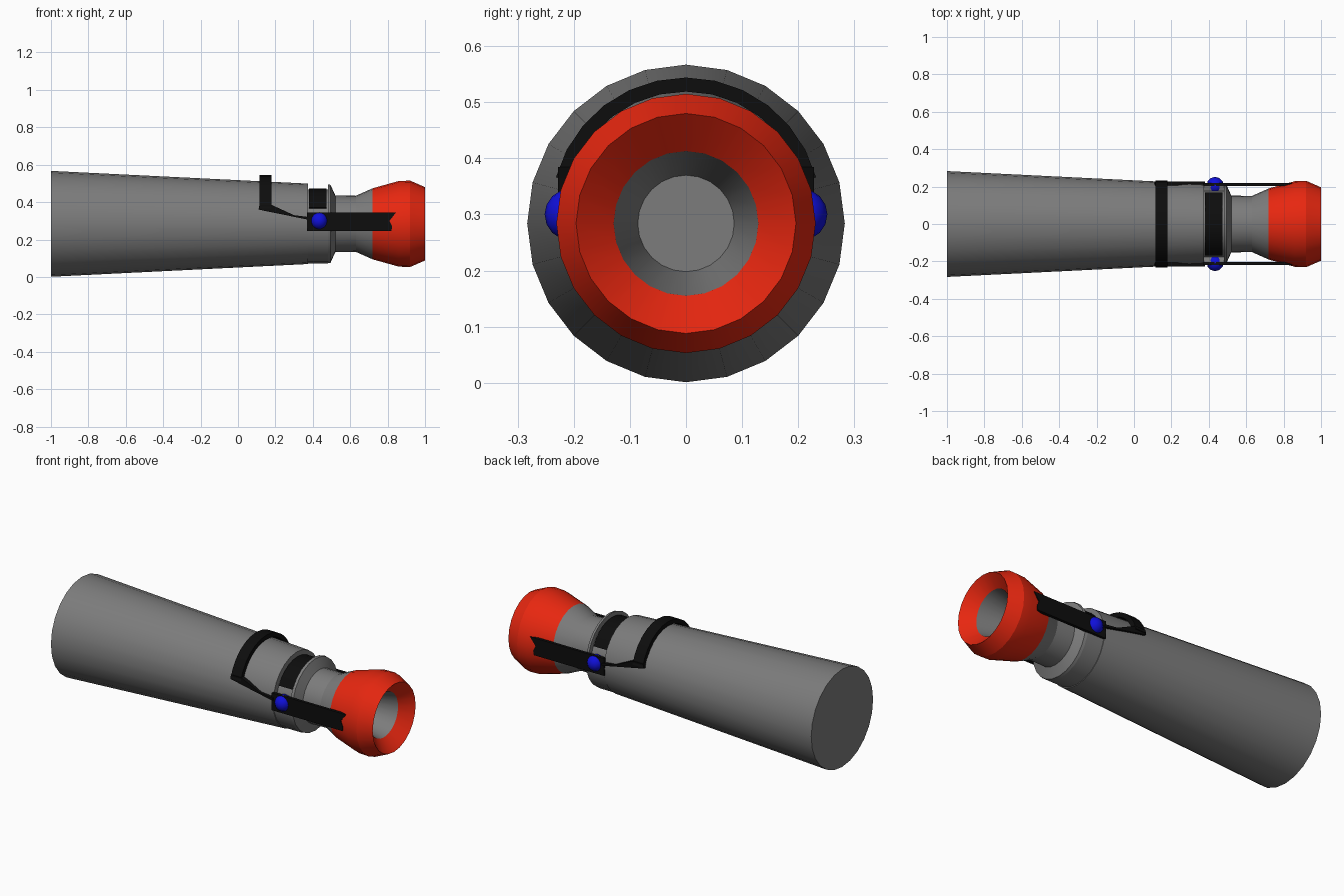
import bpy, bmesh
from math import sin, cos, pi, radians

AXIS_Z = 0.284   # height of the long axis
SIDES = 24

cube = bpy.data.objects.get("Cube")
if cube:
    bpy.data.objects.remove(cube, do_unlink=True)


def material(name, rgb):
    m = bpy.data.materials.new(name)
    m.use_nodes = True
    m.diffuse_color = (*rgb, 1)
    m.node_tree.nodes["Principled BSDF"].inputs["Base Color"].default_value = (*rgb, 1)
    return m


GREY = material("grey", (0.2, 0.2, 0.2))
RED = material("red", (0.8, 0.02, 0.005))
BLACK = material("black", (0.004, 0.004, 0.004))
BLUE = material("blue", (0.005, 0.005, 0.7))


def finish(name, bm, mat, smooth=30):
    bmesh.ops.remove_doubles(bm, verts=bm.verts, dist=1e-5)
    bmesh.ops.recalc_face_normals(bm, faces=bm.faces)
    mesh = bpy.data.meshes.new(name)
    bm.to_mesh(mesh)
    bm.free()
    mesh.materials.append(mat)
    ob = bpy.data.objects.new(name, mesh)
    bpy.context.collection.objects.link(ob)
    bpy.ops.object.select_all(action="DESELECT")
    ob.select_set(True)
    bpy.context.view_layer.objects.active = ob
    bpy.ops.object.shade_smooth_by_angle(angle=radians(smooth))
    return ob


def lathe(name, profile, mat, smooth=30, flip=False):
    """Full turn of (x, radius) points around the long axis."""
    bm = bmesh.new()
    vs = [bm.verts.new((x, r, AXIS_Z)) for x, r in profile]
    es = [bm.edges.new(p) for p in zip(vs, vs[1:])]
    bmesh.ops.spin(bm, geom=vs + es, cent=(0, 0, AXIS_Z), axis=(1, 0, 0),
                   angle=2 * pi, steps=SIDES, use_merge=True)
    ob = finish(name, bm, mat, smooth)
    if flip:
        ob.data.flip_normals()
    return ob


def band(name, x0, x1, r0, r1, a0, a1, steps, mat, zc=AXIS_Z):
    """Partial ring from angle a0 to a1 in degrees, where 90 is straight up."""
    bm = bmesh.new()
    rings = []
    for i in range(steps + 1):
        a = radians(a0 + (a1 - a0) * i / steps)
        rings.append([bm.verts.new((x, r * cos(a), zc + r * sin(a)))
                      for x, r in ((x0, r0), (x1, r0), (x1, r1), (x0, r1))])
    for p, q in zip(rings, rings[1:]):
        for k in range(4):
            n = (k + 1) % 4
            bm.faces.new((p[k], p[n], q[n], q[k]))
    bm.faces.new(rings[0])
    bm.faces.new(rings[-1])
    return finish(name, bm, mat)


def plate(name, outline, y0, y1, mat):
    """Extrude an (x, z) outline between two y positions."""
    bm = bmesh.new()
    face = bm.faces.new([bm.verts.new((x, y0, z)) for x, z in outline])
    ext = bmesh.ops.extrude_face_region(bm, geom=[face])
    moved = [v for v in ext["geom"] if isinstance(v, bmesh.types.BMVert)]
    bmesh.ops.translate(bm, verts=moved, vec=(0, y1 - y0, 0))
    return finish(name, bm, mat)


# Tapered barrel with slot floor, front collar and neck
lathe("barrel", [(-1, 0), (-1, 0.283), (0.375, 0.215), (0.375, 0.183),
                 (0.48, 0.183), (0.48, 0.211), (0.495, 0.208), (0.52, 0.152),
                 (0.63, 0.15), (0.72, 0.19)], GREY, 20)
# Lower wall that closes the slot on the underside
band("slot_lower_wall", 0.375, 0.48, 0.18, 0.211, 165, 375, 14, GREY)

# Flared end and its recessed bore
lathe("flared_end", [(0.72, 0.19), (0.86, 0.229), (0.92, 0.231), (1, 0.196),
                     (0.935, 0.129)], RED, 20)
lathe("bore", [(0.935, 0.129), (0.75, 0.086), (0.75, 0)], GREY, 20, flip=True)

# Black insert in the slot and raised strap over the barrel
band("slot_insert", 0.38, 0.474, 0.175, 0.19, 27, 153, 10, BLACK)
band("strap", 0.115, 0.18, 0.215, 0.24, 15, 165, 12, BLACK, zc=0.304)

# Side arms, plates and pivots on both sides
ARM = [(0.11, 0.36), (0.38, 0.305), (0.38, 0.32), (0.3, 0.33), (0.18, 0.385), (0.115, 0.385)]
PLATE = [(0.37, 0.245), (0.82, 0.245), (0.825, 0.27), (0.81, 0.3), (0.845, 0.345), (0.37, 0.345)]
for side, s in (("front", -1), ("back", 1)):
    plate(side + "_arm", ARM, s * 0.205, s * 0.228, BLACK)
    plate(side + "_plate", PLATE, s * 0.203, s * 0.22, BLACK)
    bm = bmesh.new()
    bmesh.ops.create_uvsphere(bm, u_segments=12, v_segments=8, radius=0.046)
    bmesh.ops.translate(bm, verts=bm.verts, vec=(0.434, s * 0.206, 0.3))
    finish(side + "_pivot", bm, BLUE, 60)
